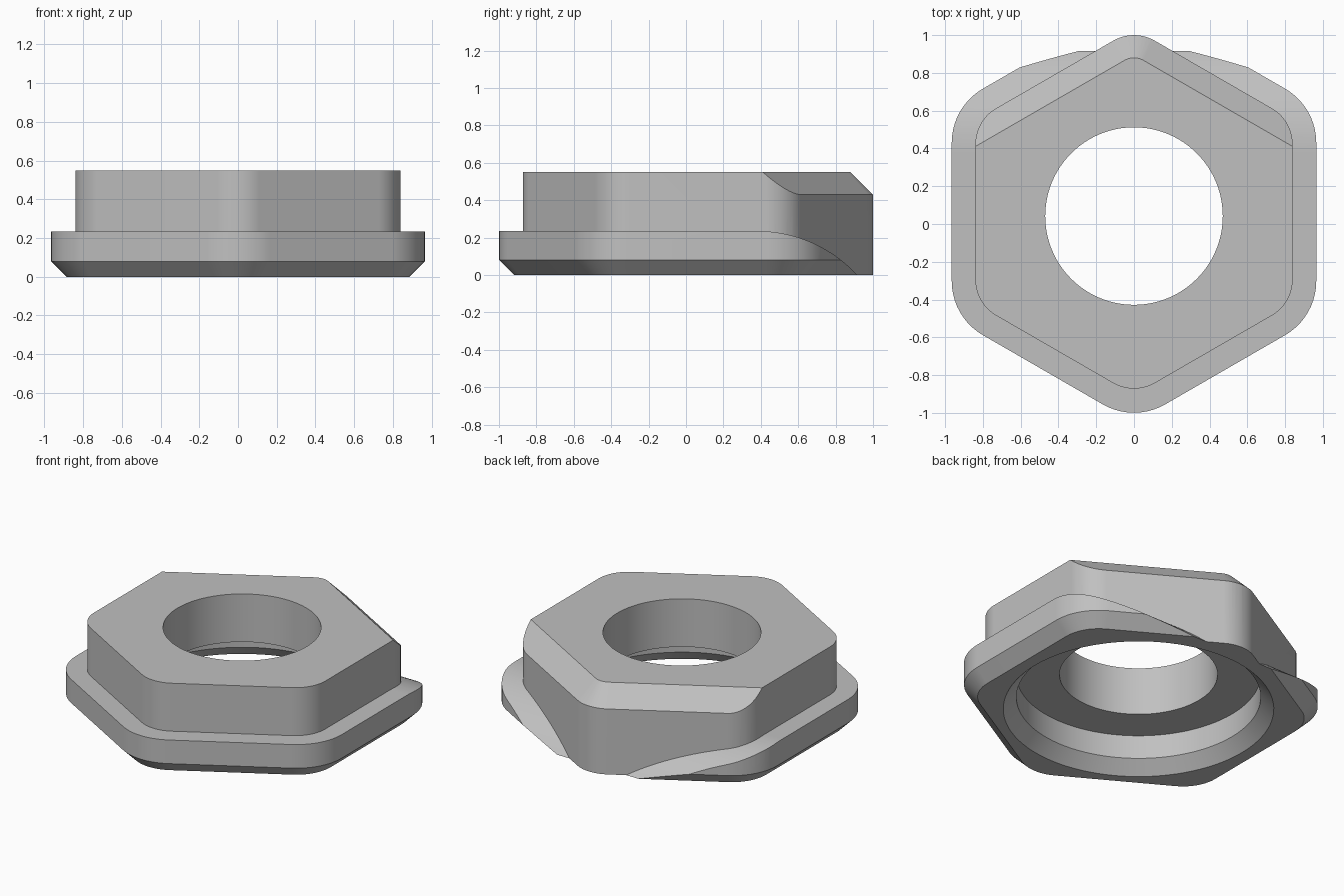
import bpy, bmesh, math

if "Cube" in bpy.data.objects:
    bpy.data.objects.remove(bpy.data.objects["Cube"], do_unlink=True)

HEX_Y = 0.064      # centre of both hexagons
BORE_Y = 0.042     # centre of the bore
COS30 = math.cos(math.radians(30))

steel = bpy.data.materials.new("plain_grey")
steel.use_nodes = True
GREY = (0.53, 0.53, 0.53, 1)
steel.diffuse_color = GREY
steel.node_tree.nodes["Principled BSDF"].inputs["Base Color"].default_value = GREY


def loft(name, rings):
    """Closed solid through rings holding equal numbers of points."""
    bm = bmesh.new()
    loops = [[bm.verts.new(p) for p in ring] for ring in rings]
    n = len(loops[0])
    for a, b in zip(loops, loops[1:]):
        for i in range(n):
            j = (i + 1) % n
            bm.faces.new((a[i], a[j], b[j], b[i]))
    bm.faces.new(loops[0][::-1])
    bm.faces.new(loops[-1])
    bmesh.ops.recalc_face_normals(bm, faces=bm.faces)
    mesh = bpy.data.meshes.new(name)
    bm.to_mesh(mesh)
    bm.free()
    mesh.materials.append(steel)
    obj = bpy.data.objects.new(name, mesh)
    bpy.context.collection.objects.link(obj)
    return obj


def arc(cx, cy, r, start, end, steps):
    angles = [math.radians(start + (end - start) * i / steps) for i in range(steps + 1)]
    return [(cx + r * math.cos(a), cy + r * math.sin(a)) for a in angles]


def rounded_hex(apothem, r, z, inset=0.0):
    """Hexagon with a corner at the back; inset keeps the corner centres."""
    reach = (apothem - r) / COS30
    points = []
    for k in range(6):
        mid = 30 + 60 * k
        a = math.radians(mid)
        points += arc(reach * math.cos(a), HEX_Y + reach * math.sin(a),
                      r - inset, mid - 30, mid + 30, 10)
    return [(x, y, z) for x, y in points]


def chevron(offset, z):
    """Two back faces of the upper hexagon, moved outward by offset."""
    tip = arc(0, HEX_Y + (0.84 - 0.22) / COS30, 0.22 + offset, 60, 120, 10)
    drop = (1.5 - tip[0][0]) * math.tan(math.radians(30))
    side_y = tip[0][1] - drop
    points = [(-1.5, side_y), (-1.5, -2), (1.5, -2), (1.5, side_y)] + tip
    return [(x, y, z) for x, y in points]


def circle(r, z):
    return [(x, y, z) for x, y in arc(0, BORE_Y, r, 0, 360, 96)[:-1]]


def combine(target, tool, operation):
    mod = target.modifiers.new(operation.lower(), "BOOLEAN")
    mod.operation = operation
    mod.solver = "EXACT"
    mod.object = tool
    bpy.ops.object.select_all(action="DESELECT")
    target.select_set(True)
    bpy.context.view_layer.objects.active = target
    bpy.ops.object.modifier_apply(modifier=mod.name)
    bpy.data.objects.remove(tool, do_unlink=True)


# Upper hexagon, with its two back top edges chamfered
body = loft("flanged_hex_body", [rounded_hex(0.84, 0.22, z) for z in (-0.1, 0.55)])
chamfer = loft("back_chamfer", [chevron(0.1, -0.3), chevron(0.1, 0.33), chevron(-0.17, 0.6)])
combine(body, chamfer, "INTERSECT")

# Flange with a bevelled lower edge, swept down to nothing at the back
flange = loft("flange", [rounded_hex(0.965, 0.33, -0.05, 0.08),
                         rounded_hex(0.965, 0.33, 0, 0.08),
                         rounded_hex(0.965, 0.33, 0.08),
                         rounded_hex(0.965, 0.33, 0.3)])
sweep_r = 0.727
profile = [(-2, -0.4), (-2, 0.235)] + arc(0.38, 0.235 - sweep_r, sweep_r, 90, 30, 24)
profile.append((profile[-1][0], -0.4))
sweep = loft("flange_sweep", [[(x, y, z) for y, z in profile] for x in (-1.5, 1.5)])
combine(flange, sweep, "INTERSECT")
combine(body, flange, "UNION")

# Flat underside
slab = loft("underside_cut", [[(x, y, z) for x, y in ((-2, -2), (2, -2), (2, 2), (-2, 2))]
                              for z in (-1, 0)])
combine(body, slab, "DIFFERENCE")

# Through bore with a bevelled counterbore below
bore = loft("bore", [circle(r, z) for r, z in ((0.9025, -0.1), (0.727, 0.08), (0.727, 0.235),
                                              (0.47, 0.235), (0.47, 0.7))])
combine(body, bore, "DIFFERENCE")

# Smooth rounded walls, crisp edges
bpy.ops.object.select_all(action="DESELECT")
body.select_set(True)
bpy.context.view_layer.objects.active = body
bpy.ops.object.shade_smooth_by_angle(angle=math.radians(20))
normals = body.modifiers.new("even_normals", "WEIGHTED_NORMAL")
normals.keep_sharp = True
